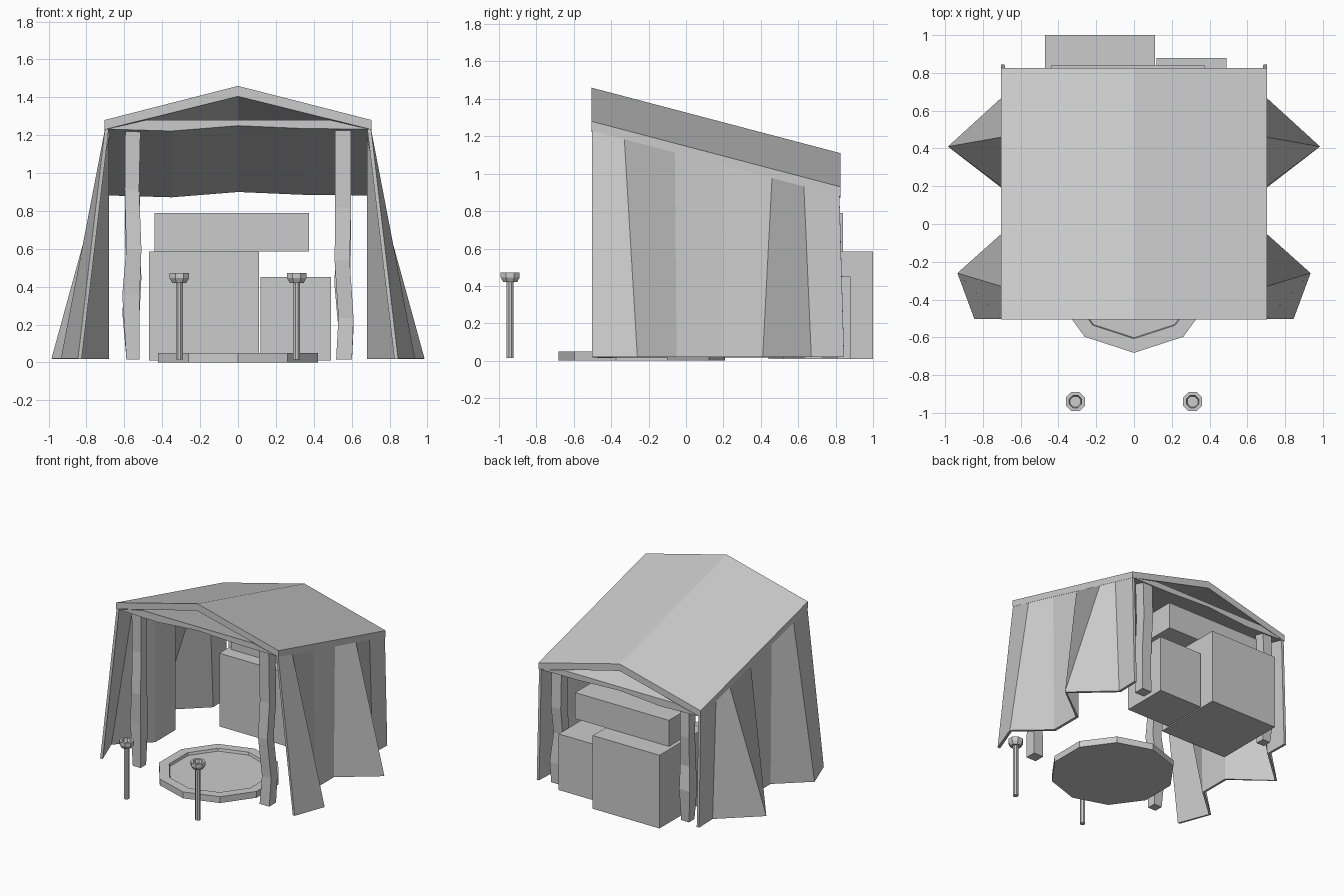
import bpy, math

if "Cube" in bpy.data.objects:
    bpy.data.objects.remove(bpy.data.objects["Cube"])


def mesh_object(name, verts, faces):
    me = bpy.data.meshes.new(name)
    me.from_pydata(verts, [], faces)
    me.update()
    ob = bpy.data.objects.new(name, me)
    bpy.context.collection.objects.link(ob)
    return ob


def loft(name, rings):
    """Closed rings of equal length joined by quads, capped at both ends."""
    n = len(rings[0])
    verts = [v for r in rings for v in r]
    faces = [(k * n + i, k * n + (i + 1) % n, (k + 1) * n + (i + 1) % n, (k + 1) * n + i)
             for k in range(len(rings) - 1) for i in range(n)]
    last = (len(rings) - 1) * n
    faces += [tuple(reversed(range(n))), tuple(range(last, last + n))]
    return mesh_object(name, verts, faces)


def lathe(name, profile, sides, cx, cy, start=0.0):
    return loft(name, [[(cx + r * math.cos(start + 2 * math.pi * i / sides),
                         cy + r * math.sin(start + 2 * math.pi * i / sides), z)
                        for i in range(sides)] for r, z in profile])


def box(name, x0, x1, y0, y1, z0, z1):
    return loft(name, [[(x0, y0, z), (x1, y0, z), (x1, y1, z), (x0, y1, z)] for z in (z0, z1)])


# Roof: profiles extruded backwards while dropping
Y0, Y1, DROP = -0.505, 0.825, 0.35


def sloped_prism(name, profile):
    return loft(name, [[(x, Y0, z) for x, z in profile],
                       [(x, Y1, z - DROP) for x, z in profile]])


sloped_prism("roof", [(-.705, 1.23), (0, 1.405), (.705, 1.23),
                      (.705, 1.28), (0, 1.46), (-.705, 1.28)])
sloped_prism("ceiling_cloth", [(-.69, 1.232), (-.35, 1.222), (0, 1.25), (.35, 1.235),
                               (.69, 1.232), (.486, 1.28), (-.486, 1.28)])

# Pleated side curtains, mirrored left to right
top_y = [-.503, -.33, -.06, .2, .46, .63, .82]
bottom = [(.845, -.503), (.935, -.26), (.70, -.05), (.70, .19), (.985, .41), (.70, .67), (.705, .845)]
verts, faces = [], []
for y, (bx, by) in zip(top_y, bottom):
    verts += [(.702, y, 1.235 - (y - Y0) * DROP / (Y1 - Y0)), (bx, by, .02)]
for i in range(len(top_y) - 1):
    faces.append((2 * i, 2 * i + 1, 2 * i + 3, 2 * i + 2))
curtain = mesh_object("side_curtains", verts, faces)
solid = curtain.modifiers.new("thickness", 'SOLIDIFY')
solid.thickness, solid.offset = .02, -1
curtain.modifiers.new("mirror", 'MIRROR').use_axis = (True, False, False)


# Crooked wooden posts: (height fraction, x centre, y shift, half width)
def post(name, y, height, path):
    rings = []
    for t, x, dy, w in path:
        z = .015 + t * (height - .015)
        rings.append([(x + sx * w, y + dy + sy * w, z)
                      for sx, sy in ((-1, -1), (1, -1), (1, 1), (-1, 1))])
    loft(name, rings)


left = [(0, -.555, 0, .034), (.28, -.565, .01, .046), (.48, -.55, -.01, .04),
        (.74, -.56, .01, .038), (1, -.555, 0, .04)]
right = [(0, .56, 0, .042), (.18, .57, .01, .04), (.43, .55, -.01, .04),
         (.66, .555, .01, .042), (1, .555, 0, .042)]
for side, path in (("left", left), ("right", right)):
    post("front_post_" + side, -.43, 1.23, path)
    post("back_post_" + side, .77, .92, path)

# Storage crates at the back
box("large_crate", -.47, .11, .44, 1.0, .01, .585)
box("small_crate", .12, .49, .52, .88, .01, .45)
box("long_crate", -.44, .375, .54, .84, .585, .79)

# Ten-sided floor dish with a rim
lathe("floor_dish", [(.445, 0), (.445, .05), (.37, .05), (.365, .03)], 10, 0, -.237, -math.pi / 2)

# Torch stands in front
for side, x in (("left", -.31), ("right", .31)):
    lathe("torch_pole_" + side, [(.02, .015), (.02, .43)], 8, x, -.94, math.pi / 8)
    lathe("torch_bowl_" + side, [(.04, .42), (.055, .445), (.055, .472), (.036, .472), (.03, .445)],
          8, x, -.94, math.pi / 8)
